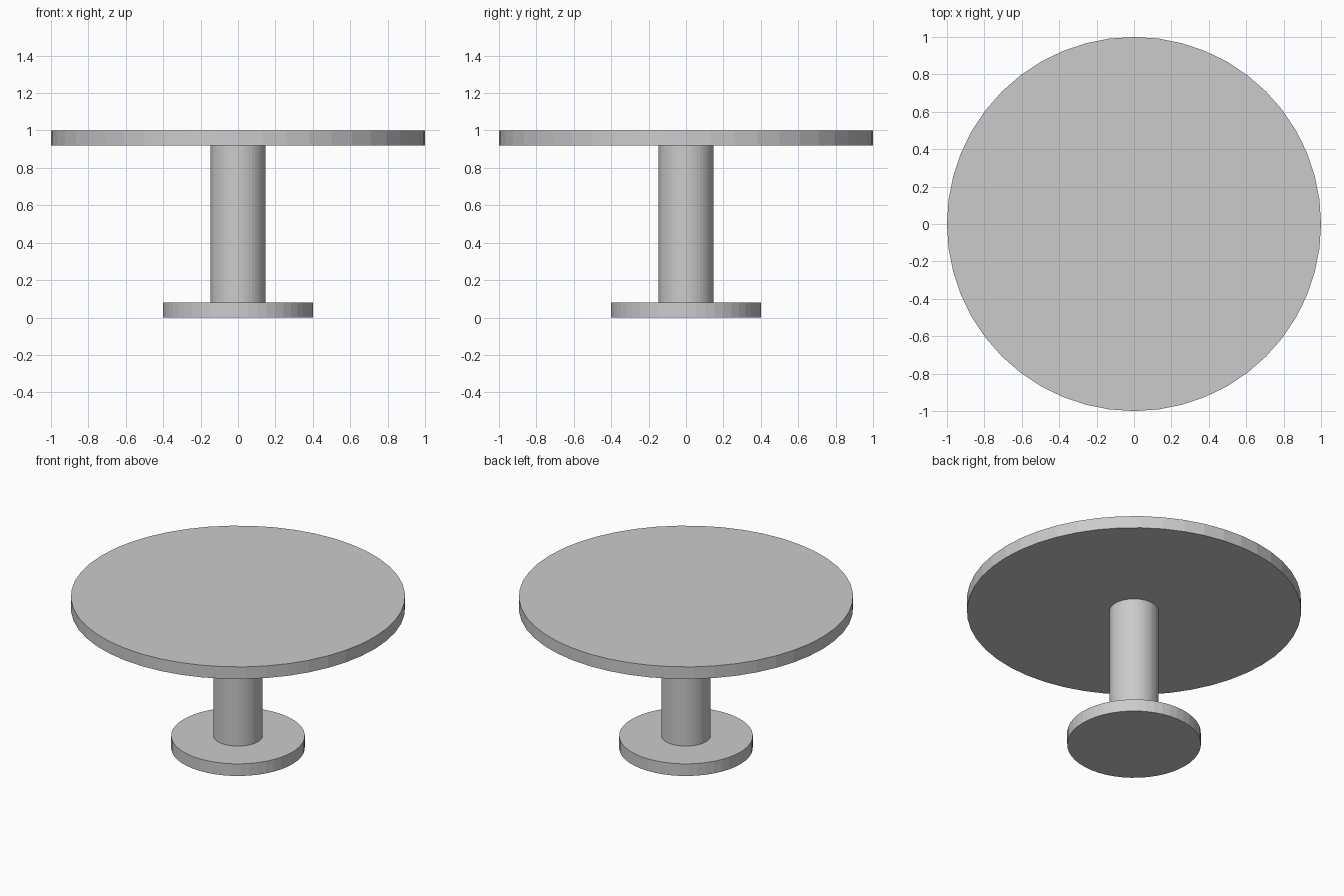
import bpy

if "Cube" in bpy.data.objects:
    bpy.data.objects.remove(bpy.data.objects["Cube"])


def disc(name, radius, z0, z1):
    """Upright 48-sided cylinder spanning z0 to z1."""
    bpy.ops.mesh.primitive_cylinder_add(
        vertices=48, radius=radius, depth=z1 - z0, location=(0, 0, (z0 + z1) / 2))
    obj = bpy.context.object
    obj.name = name
    return obj


# Floor plate
disc("base", 0.4, 0.0, 0.08)
# Central pedestal
disc("column", 0.148, 0.08, 0.92)
# Round table top
disc("table_top", 1.0, 0.92, 1.0)
